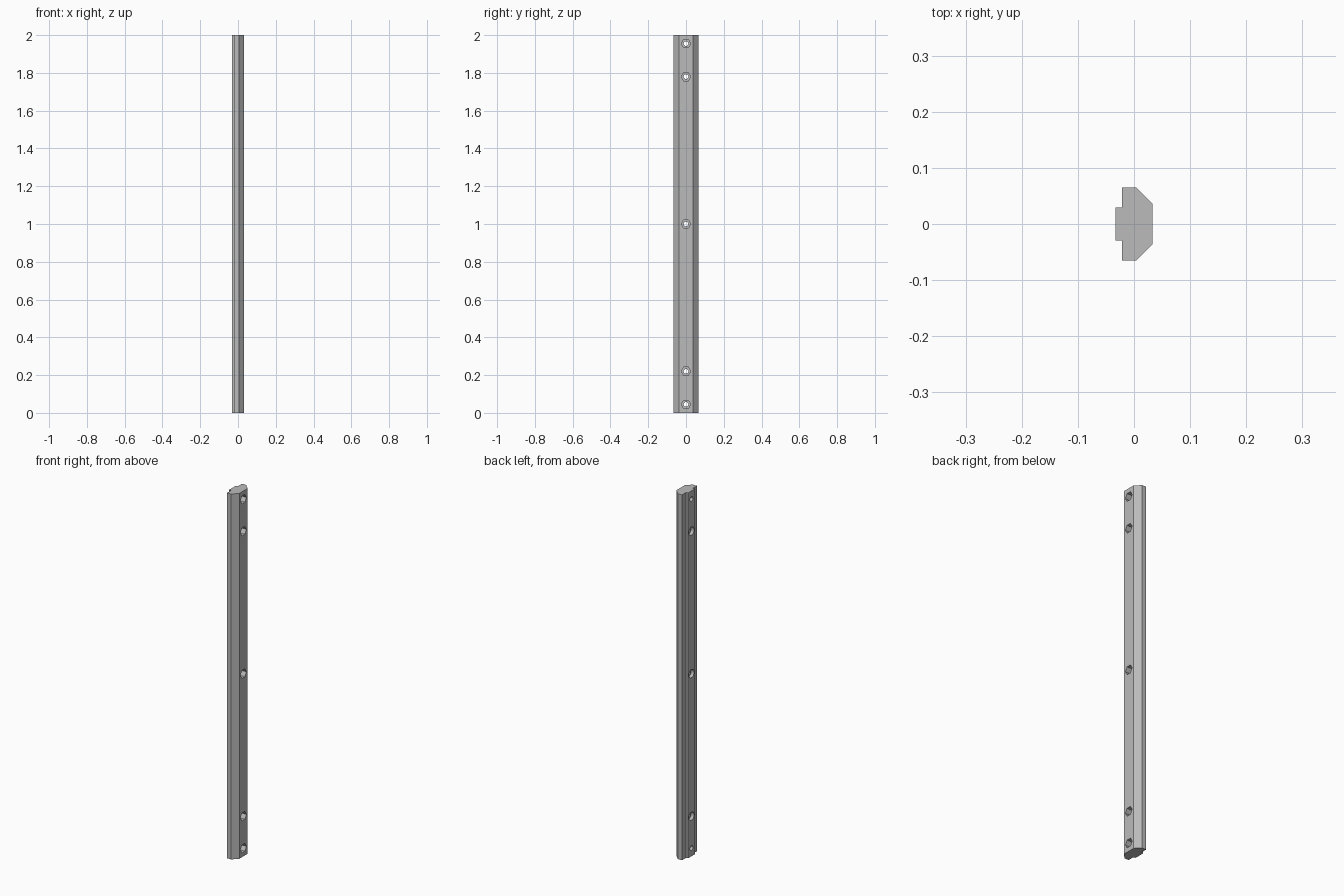
import bpy, bmesh, math
from mathutils import Matrix

cube = bpy.data.objects.get("Cube")
if cube:
    bpy.data.objects.remove(cube, do_unlink=True)

grey = bpy.data.materials.new("plain grey")
grey.use_nodes = True
colour = (0.5, 0.5, 0.5, 1)
grey.diffuse_color = colour
grey.node_tree.nodes["Principled BSDF"].inputs["Base Color"].default_value = colour


def add_object(name, bm):
    bmesh.ops.recalc_face_normals(bm, faces=bm.faces)
    mesh = bpy.data.meshes.new(name)
    bm.to_mesh(mesh)
    bm.free()
    mesh.materials.append(grey)
    obj = bpy.data.objects.new(name, mesh)
    bpy.context.collection.objects.link(obj)
    return obj


def hole_cutter(name, heights, radius, sides, x0, x1):
    """Prisms along x, one at each height."""
    bm = bmesh.new()
    for z in heights:
        place = Matrix.Translation(((x0 + x1) / 2, 0, z)) @ Matrix.Rotation(math.pi / 2, 4, 'Y')
        bmesh.ops.create_cone(bm, cap_ends=True, segments=sides, radius1=radius,
                              radius2=radius, depth=x1 - x0, matrix=place)
    obj = add_object(name, bm)
    obj.hide_render = True
    return obj


# Rail: mirrored half profile (tongue, body, chamfered face) extruded upward
half = [(-0.033, 0.029), (-0.021, 0.029), (-0.021, 0.065), (0.004, 0.065), (0.033, 0.036)]
profile = half + [(x, -y) for x, y in reversed(half)]
bm = bmesh.new()
base = bm.faces.new([bm.verts.new((x, y, 0)) for x, y in profile])
top = bmesh.ops.extrude_face_region(bm, geom=[base], use_keep_orig=True)["geom"]
bmesh.ops.translate(bm, vec=(0, 0, 2), verts=[v for v in top if isinstance(v, bmesh.types.BMVert)])
rail = add_object("rail", bm)

# Screw holes, hexagonal pockets and rear counterbores
heights = [0.045, 0.22, 1.0, 1.78, 1.955]
cutters = [
    hole_cutter("screw_holes", heights, 0.0125, 32, -0.05, 0.05),
    hole_cutter("hex_pockets", heights, 0.025, 6, 0.004, 0.05),
    hole_cutter("rear_counterbores", heights[1:-1], 0.022, 32, -0.05, -0.016),
]
for cutter in cutters:
    mod = rail.modifiers.new(cutter.name, 'BOOLEAN')
    mod.operation = 'DIFFERENCE'
    mod.solver = 'EXACT'
    mod.object = cutter

# Apply the cuts and drop the helpers
bpy.ops.object.select_all(action='DESELECT')
rail.select_set(True)
bpy.context.view_layer.objects.active = rail
for cutter in cutters:
    bpy.ops.object.modifier_apply(modifier=cutter.name)
    bpy.data.objects.remove(cutter, do_unlink=True)
bpy.ops.object.shade_smooth_by_angle(angle=math.radians(30))
